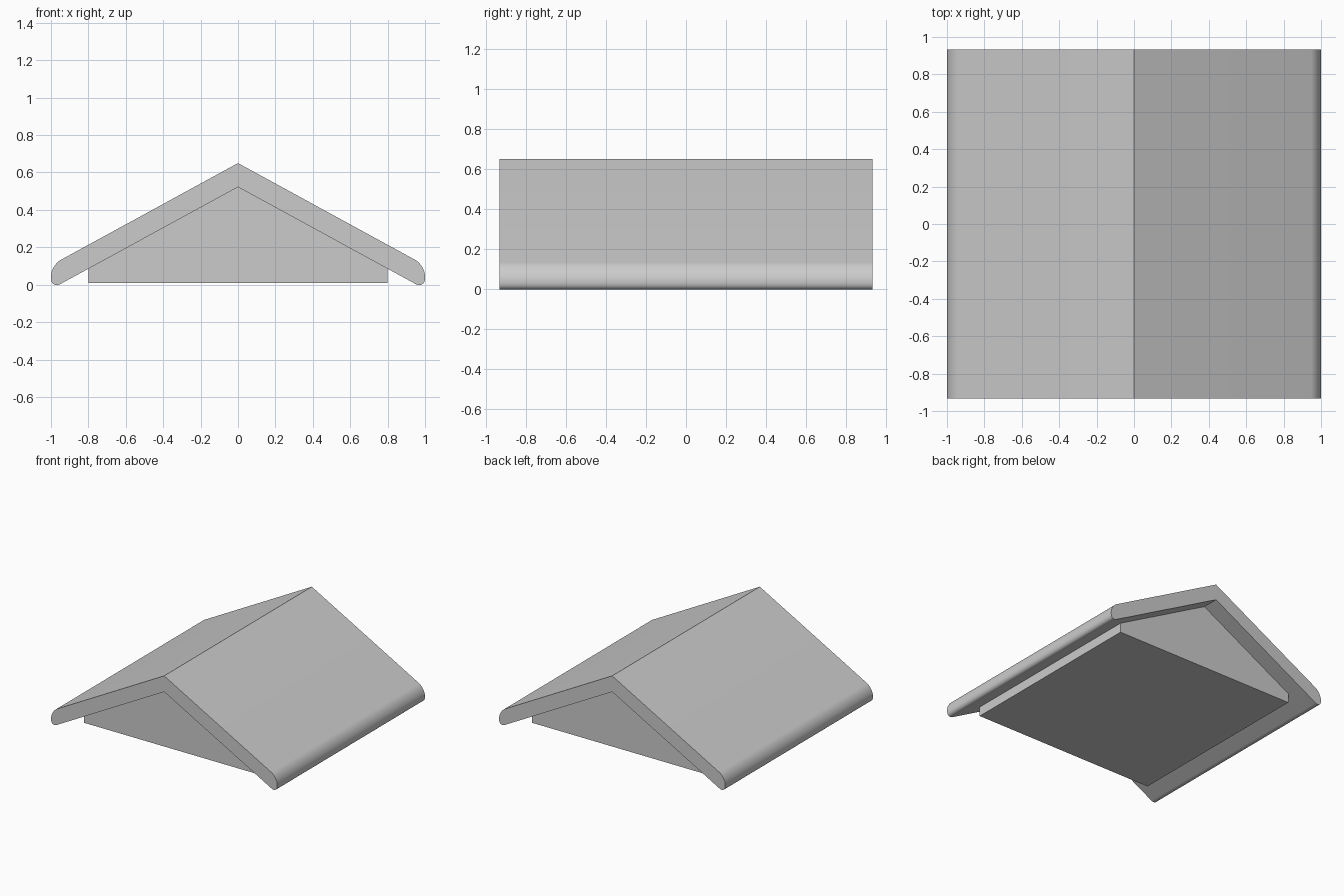
import bpy
import bmesh

if "Cube" in bpy.data.objects:
    bpy.data.objects.remove(bpy.data.objects["Cube"])

SLOPE = 0.546


def extrude_profile(name, points, half_depth, bevel_x=None):
    """Extrude an x/z profile along y; optionally round the edges at |x| = bevel_x."""
    bm = bmesh.new()
    face = bm.faces.new([bm.verts.new((x, -half_depth, z)) for x, z in points])
    ext = bmesh.ops.extrude_face_region(bm, geom=[face])
    verts = [g for g in ext["geom"] if isinstance(g, bmesh.types.BMVert)]
    bmesh.ops.translate(bm, verts=verts, vec=(0, 2 * half_depth, 0))
    if bevel_x:
        edges = [e for e in bm.edges
                 if all(abs(abs(v.co.x) - bevel_x) < 1e-4 for v in e.verts)
                 and abs(e.verts[0].co.y - e.verts[1].co.y) > half_depth]
        bmesh.ops.bevel(bm, geom=edges, offset=0.06, segments=8,
                        profile=0.5, affect='EDGES')
    bmesh.ops.recalc_face_normals(bm, faces=bm.faces)
    mesh = bpy.data.meshes.new(name)
    bm.to_mesh(mesh)
    bm.free()
    obj = bpy.data.objects.new(name, mesh)
    bpy.context.collection.objects.link(obj)
    return obj


# Roof slab: chevron with rounded eaves
top, under = 0.65, 0.522
roof = extrude_profile("roof_slab", [
    (-1, top - SLOPE), (-1, under - SLOPE), (0, under),
    (1, under - SLOPE), (1, top - SLOPE), (0, top)], 0.9325, bevel_x=1)
bpy.context.view_layer.objects.active = roof
roof.select_set(True)
bpy.ops.object.shade_smooth_by_angle()

# Recessed gable block filling the space under the roof
side = under - SLOPE * 0.8
extrude_profile("gable_block", [
    (-0.8, 0.01), (0.8, 0.01), (0.8, side + 0.002),
    (0, under + 0.002), (-0.8, side + 0.002)], 0.8)
